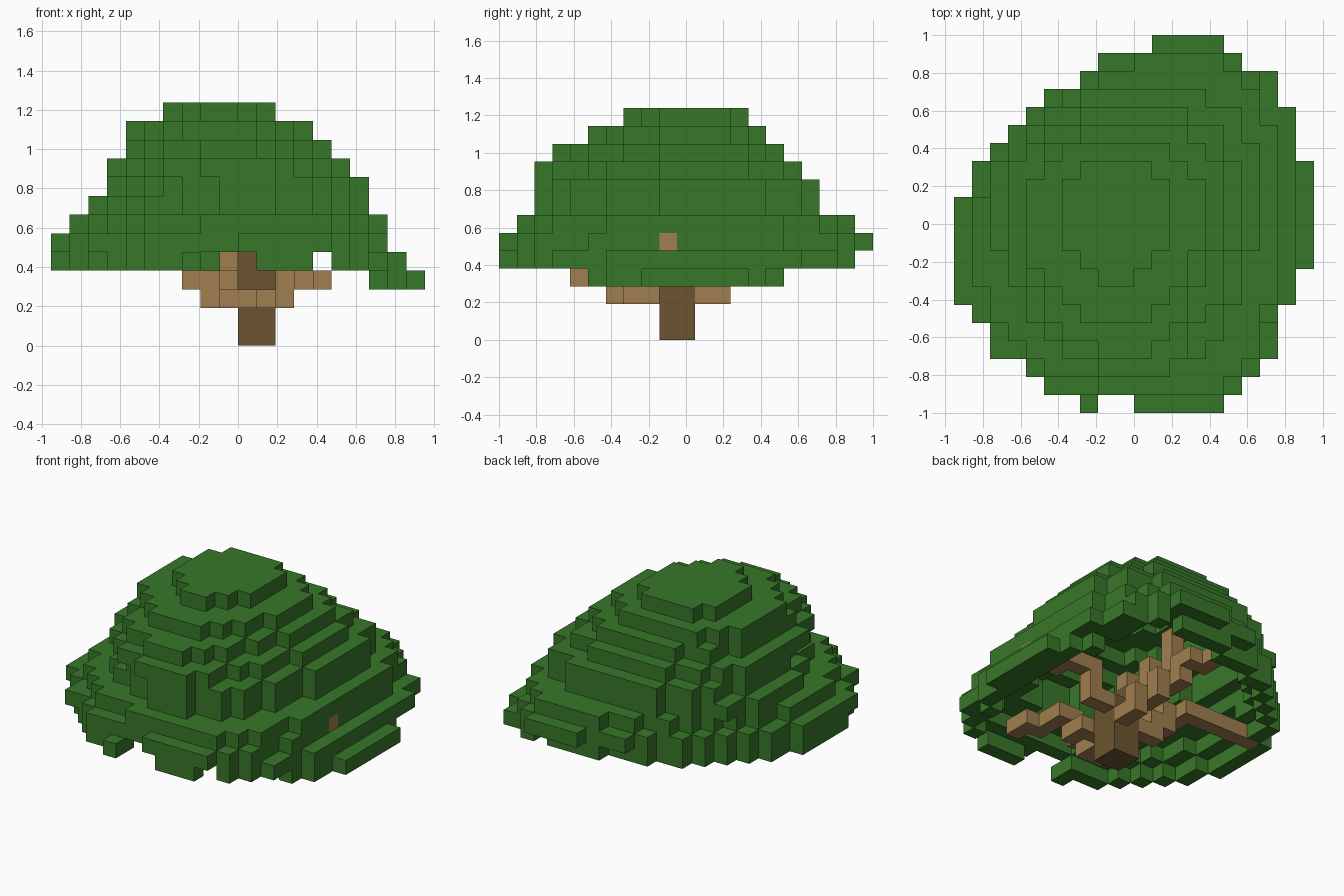
import bpy
import bmesh
from mathutils import Vector

cube = bpy.data.objects.get("Cube")
if cube:
    bpy.data.objects.remove(cube, do_unlink=True)

CELL = 2 / 21
ORIGIN = Vector((-10 * CELL, -10.5 * CELL, 0))


def make_material(name, colour):
    mat = bpy.data.materials.new(name)
    mat.use_nodes = True
    rgba = (*colour, 1)
    mat.diffuse_color = rgba
    mat.node_tree.nodes["Principled BSDF"].inputs["Base Color"].default_value = rgba
    return mat


def roundness(k, to_right, to_back):
    """Exponent of each quarter: low values cut the corner, high values fill it."""
    low, middle = k < 7, 7 <= k < 9
    if to_back and to_right:
        return 3.3 if k == 4 else 2.6
    if to_back:
        return 1.65 if low else 2.3
    if to_right:
        return 2.2 if low else 1.7 if middle else 1.5
    return 2.25 if low else 1.8 if middle else 2.2


def footprint(k, left, right, front, back, cx, cy):
    """Cells of one layer, outlined by four unequal quarter ovals."""
    plan = set()
    for i in range(20):
        for j in range(21):
            dx, dy = i + 0.5 - cx, j + 0.5 - cy
            rx = right - cx if dx > 0 else cx - left
            ry = back - cy if dy > 0 else cy - front
            power = roundness(k, dx > 0, dy > 0)
            if abs(dx / rx) ** power + abs(dy / ry) ** power <= 1:
                plan.add((i, j))
    return plan


def stepped_line(*points):
    """Cells along a bent path, always joined by their faces."""
    cells = {points[0]}
    for a, b in zip(points, points[1:]):
        here = list(a)
        while tuple(here) != b:
            gaps = [abs(b[n] - here[n]) / max(abs(b[n] - a[n]), 1) for n in range(3)]
            axis = gaps.index(max(gaps))
            here[axis] += 1 if b[axis] > here[axis] else -1
            cells.add(tuple(here))
    return cells


def build_blocks(name, cells, solid, material):
    """Make the exposed faces of a group of cells."""
    bm = bmesh.new()
    corners = {}

    def corner(p):
        key = tuple(p)
        if key not in corners:
            corners[key] = bm.verts.new(ORIGIN + Vector(key) * CELL)
        return corners[key]

    for cell in sorted(cells):
        for axis in range(3):
            for side in (0, 1):
                near = list(cell)
                near[axis] += 2 * side - 1
                if tuple(near) in solid:
                    continue
                u, v = (axis + 1) % 3, (axis + 2) % 3
                quad = []
                for du, dv in ((0, 0), (1, 0), (1, 1), (0, 1)):
                    p = list(cell)
                    p[axis] += side
                    p[u] += du
                    p[v] += dv
                    quad.append(corner(p))
                bm.faces.new(quad if side else quad[::-1])
    mesh = bpy.data.meshes.new(name)
    bm.to_mesh(mesh)
    bm.free()
    mesh.materials.append(material)
    obj = bpy.data.objects.new(name, mesh)
    bpy.context.collection.objects.link(obj)


# Canopy outlines from low to high: left, right, front, back, centre x, centre y
layers = {
    3: (0, 20, 5, 16, 16, 10.5),
    4: (0, 19, 0, 20, 12.5, 10.5),
    5: (0, 18, 0, 21, 13.5, 9.5),
    6: (1, 18, 1, 20, 12.5, 10),
    7: (2, 17, 2, 18, 11, 11.5),
    8: (3, 17, 2, 18, 11, 11.5),
    9: (3, 16, 2, 17, 10.5, 11),
    10: (4, 15, 3, 16, 10, 11),
    11: (4, 14, 5, 15, 9.5, 11),
    12: (6, 12, 7, 14, 9.5, 10.5),
}
outlines = {k: footprint(k, *layer) for k, layer in layers.items()}

# Hollow shell, one cell thick, overlapping under each step
leaves = set()
for k, plan in outlines.items():
    core = plan & outlines.get(k + 1, set())
    for i, j in plan:
        around = {(i, j), (i + 1, j), (i - 1, j), (i, j + 1), (i, j - 1)}
        if not around <= core:
            leaves.add((i, j, k))

# Drooping right side, gaps in the lower rim and one hanging block
leaves = {(i, j, k) for i, j, k in leaves
          if not (k == 3 and i < 17)
          and not (k == 4 and (i == 14 or (i in (9, 10) and j < 10)))
          and not (j == 0 and i < 10)}
leaves.add((7, 0, 4))

# Square trunk with a narrower top
trunk = {(i, j, k) for i in (10, 11) for j in (9, 10) for k in range(4)}
trunk |= {(10, 9, 4), (10, 10, 4)}

# Branches climbing outward to the shell
branches = set()
for path in (
    ((11, 8, 2), (12, 8, 2), (12, 7, 2), (12, 7, 3), (14, 4, 3)),
    ((10, 8, 2), (10, 6, 2), (9, 6, 2), (9, 6, 3), (9, 4, 4)),
    ((9, 10, 2), (8, 10, 2), (8, 10, 3), (7, 10, 3), (7, 10, 4), (1, 11, 4)),
    ((11, 11, 2), (11, 12, 2), (11, 12, 3), (10, 13, 4), (8, 16, 5)),
    ((12, 10, 3), (13, 10, 3), (13, 10, 5), (14, 10, 5), (17, 9, 5)),
    ((10, 10, 5), (9, 11, 6), (8, 12, 8)),
):
    branches |= stepped_line(*path)
branches -= trunk
leaves -= trunk | branches

solid = leaves | trunk | branches
build_blocks("canopy", leaves, solid, make_material("leaf green", (0.039, 0.185, 0.022)))
build_blocks("trunk", trunk, solid, make_material("dark bark", (0.15, 0.09, 0.03)))
build_blocks("branches", branches, solid, make_material("light wood", (0.35, 0.21, 0.08)))
